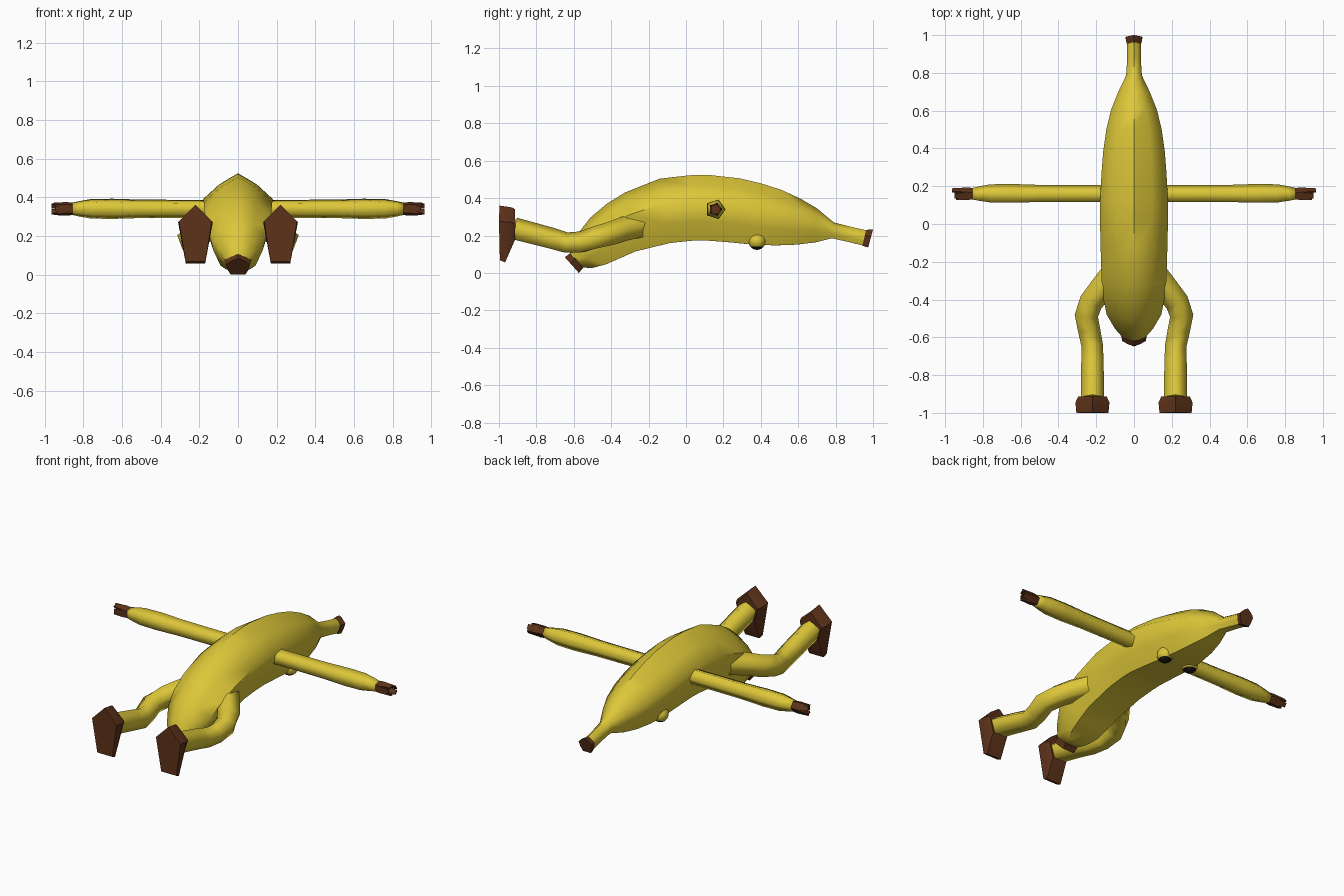
import bpy, bmesh, math
from mathutils import Vector

if "Cube" in bpy.data.objects:
    bpy.data.objects.remove(bpy.data.objects["Cube"])

def material(name, color):
    m = bpy.data.materials.new(name)
    m.diffuse_color = (*color, 1)
    m.use_nodes = True
    m.node_tree.nodes["Principled BSDF"].inputs["Base Color"].default_value = m.diffuse_color
    return m

YELLOW = material("yellow peel", (0.72, 0.57, 0.04))
BROWN = material("brown", (0.11, 0.032, 0.01))
BLACK = material("dark pupil", (0.01, 0.008, 0.006))

def finish(name, bm, mats, angle=80, mirror=False):
    bmesh.ops.recalc_face_normals(bm, faces=bm.faces[:])
    me = bpy.data.meshes.new(name)
    bm.to_mesh(me)
    bm.free()
    ob = bpy.data.objects.new(name, me)
    bpy.context.collection.objects.link(ob)
    for m in mats:
        me.materials.append(m)
    bpy.ops.object.select_all(action='DESELECT')
    ob.select_set(True)
    bpy.context.view_layer.objects.active = ob
    bpy.ops.object.shade_smooth_by_angle(angle=math.radians(angle))
    if mirror:
        ob.modifiers.new("mirror", 'MIRROR').use_mirror_merge = False
    return ob

def loft(bm, rings):
    """Skin closed rings of points and cap both ends."""
    rows = [[bm.verts.new(p) for p in r] for r in rings]
    n = len(rows[0])
    for a, b in zip(rows, rows[1:]):
        for i in range(n):
            j = (i + 1) % n
            bm.faces.new((a[i], a[j], b[j], b[i]))
    bm.faces.new(rows[0])
    bm.faces.new(rows[-1])

def tube_rings(path, ref):
    """Five-sided rings along (point, radius) stations, one corner towards ref."""
    pts = [Vector(p[:3]) for p in path]
    rings = []
    for k, p in enumerate(pts):
        t = (pts[min(k + 1, len(pts) - 1)] - pts[max(k - 1, 0)]).normalized()
        u = Vector(ref)
        u = (u - t * u.dot(t)).normalized()
        v = t.cross(u)
        r = path[k][3]
        rings.append([p + r * (u * math.cos(a) + v * math.sin(a))
                      for a in (math.tau * i / 5 for i in range(5))])
    return rings

def body_ring(ty, tz, by, bz, hw):
    """Softened pentagon between a top and a bottom point, with half width hw."""
    top, bot = Vector((0, ty, tz)), Vector((0, by, bz))
    up = (top - bot) / 1.81
    c = bot + up * 0.81
    side = Vector((hw / 0.951, 0, 0))
    ring = []
    for i in range(10):
        a, r = math.tau * i / 10, (0.87 if i % 2 else 1.0)
        if i == 5:
            r = 0.81
        ring.append(c + up * r * math.cos(a) + side * r * math.sin(a))
    return ring

# Banana body: top y, top z, bottom y, bottom z, half width
stations = [
    (-0.62, 0.105, -0.552, 0.028, 0.066), (-0.59, 0.195, -0.50, 0.027, 0.10),
    (-0.51, 0.297, -0.43, 0.045, 0.145), (-0.42, 0.372, -0.35, 0.08, 0.162),
    (-0.326, 0.43, -0.27, 0.115, 0.171), (-0.14, 0.504, -0.085, 0.16, 0.177),
    (0.02, 0.522, 0.03, 0.172, 0.18), (0.12, 0.524, 0.10, 0.174, 0.18),
    (0.29, 0.505, 0.24, 0.163, 0.172), (0.40, 0.479, 0.36, 0.151, 0.163),
    (0.51, 0.444, 0.48, 0.147, 0.147), (0.61, 0.398, 0.59, 0.151, 0.122),
    (0.70, 0.345, 0.69, 0.163, 0.085), (0.79, 0.27, 0.78, 0.185, 0.042),
    (0.88, 0.247, 0.865, 0.166, 0.036), (0.965, 0.228, 0.945, 0.147, 0.036)]
bm = bmesh.new()
loft(bm, [body_ring(*s) for s in stations])
finish("banana_body", bm, [YELLOW], 60)

# Brown ends of the banana
for name, ends in (
        ("stem_end", [(0.963, 0.23, 0.943, 0.145, 0.039), (1.0, 0.233, 0.974, 0.136, 0.046)]),
        ("blossom_end", [(-0.615, 0.108, -0.55, 0.026, 0.069), (-0.648, 0.084, -0.573, 0.0, 0.062)])):
    bm = bmesh.new()
    loft(bm, [body_ring(*e) for e in ends])
    finish(name, bm, [BROWN], 45)

# Arms
AY, AZ = 0.157, 0.34
bm = bmesh.new()
loft(bm, tube_rings([(x, AY, AZ, r) for x, r in (
    (0.12, 0.049), (0.3, 0.049), (0.5, 0.05), (0.65, 0.055),
    (0.76, 0.053), (0.82, 0.042), (0.86, 0.033))], (0, 1, 0)))
finish("arm", bm, [YELLOW], mirror=True)

# Hands: a palm with five tapered peel flaps
bm = bmesh.new()
palm = tube_rings([(0.855, AY, AZ, 0.034), (0.89, AY, AZ, 0.037)], (0, 1, 0))
loft(bm, palm)
base, c = palm[1], Vector((0.89, AY, AZ))
for i in range(5):
    a, b = base[i] - c, base[(i + 1) % 5] - c
    mid = (a + b) / 2
    rings = []
    for x, w in ((0.885, 0.95), (0.955 + 0.4 * mid.y, 0.6)):
        p, q = mid.lerp(a, w), mid.lerp(b, w)
        o = Vector((x, AY, AZ))
        rings.append([o + p, o + q, o + q - mid * 0.3, o + p - mid * 0.3])
    loft(bm, rings)
finish("hand", bm, [BROWN], 40, mirror=True)

# Legs
bm = bmesh.new()
loft(bm, tube_rings([
    (0.10, -0.25, 0.25, 0.07), (0.17, -0.34, 0.23, 0.069), (0.225, -0.41, 0.205, 0.067),
    (0.252, -0.48, 0.185, 0.065), (0.238, -0.56, 0.16, 0.062), (0.222, -0.64, 0.157, 0.06),
    (0.22, -0.72, 0.18, 0.062), (0.22, -0.92, 0.232, 0.065)], (0, 0, 1)))
finish("leg", bm, [YELLOW], mirror=True)

# Feet: pentagonal shoes, tapered towards the toe
def sole(points):
    return [Vector((0.22 + s * x, y, z)) for s, (x, y, z) in zip(
        (1, 1, 1, -1, -1), [points[i] for i in (0, 1, 2, 2, 1)])]

bm = bmesh.new()
loft(bm, [sole([(0, -0.997, 0.36), (0.085, -1.0, 0.275), (0.052, -0.995, 0.068)]),
          sole([(0, -0.93, 0.35), (0.09, -0.945, 0.272), (0.05, -0.967, 0.056)]),
          sole([(0, -0.915, 0.34), (0.075, -0.912, 0.265), (0.048, -0.915, 0.175)])])
finish("foot", bm, [BROWN], 35, mirror=True)

# Eyes: lidded spheres on the underside with a dark opening facing down
bm = bmesh.new()
bmesh.ops.create_uvsphere(bm, u_segments=16, v_segments=10, radius=0.047)
bm.normal_update()
for f in bm.faces:
    f.material_index = 1 if f.normal.dot(Vector((0, 0, -1))) > 0.65 else 0
bmesh.ops.translate(bm, verts=bm.verts[:], vec=(0.09, 0.38, 0.17))
finish("eye", bm, [YELLOW, BLACK], 60, mirror=True)
